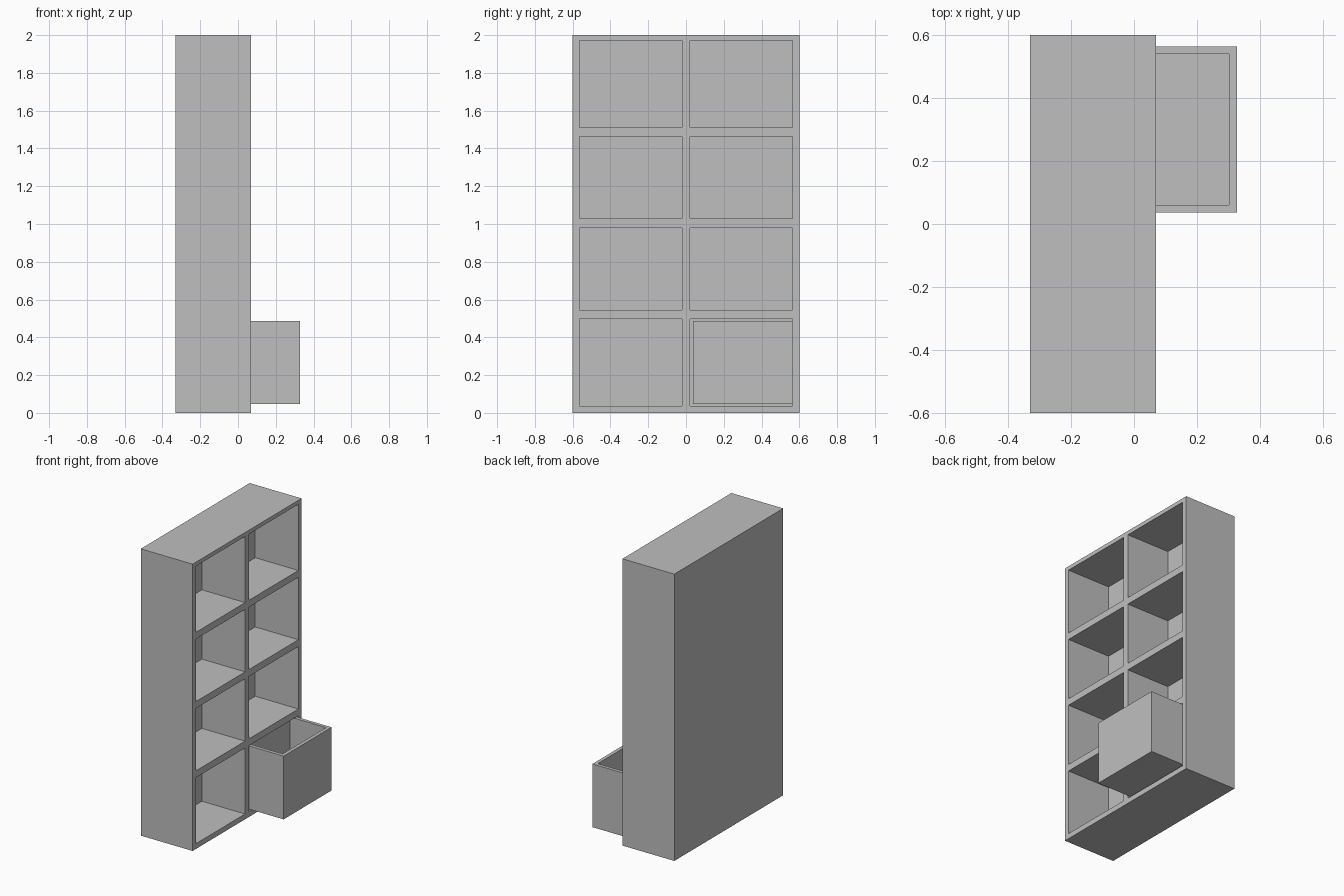
import bpy
import bmesh
from mathutils import Vector

default_cube = bpy.data.objects.get("Cube")
if default_cube:
    bpy.data.objects.remove(default_cube)

grey = bpy.data.materials.new("plain grey")
grey.use_nodes = True
colour = (0.52, 0.52, 0.52, 1)
grey.diffuse_color = colour
grey.node_tree.nodes["Principled BSDF"].inputs["Base Color"].default_value = colour


def box_object(name, boxes):
    """One mesh object made of boxes given by their low and high corners."""
    bm = bmesh.new()
    for low, high in boxes:
        low, high = Vector(low), Vector(high)
        verts = bmesh.ops.create_cube(bm, size=1)["verts"]
        bmesh.ops.scale(bm, vec=high - low, verts=verts)
        bmesh.ops.translate(bm, vec=(low + high) / 2, verts=verts)
    mesh = bpy.data.meshes.new(name)
    bm.to_mesh(mesh)
    bm.free()
    mesh.materials.append(grey)
    obj = bpy.data.objects.new(name, mesh)
    bpy.context.collection.objects.link(obj)
    return obj


def carved_box(name, low, high, cavities):
    """A box with box-shaped cavities cut out of it."""
    obj = box_object(name, [(low, high)])
    cutter = box_object(name + "_cutter", cavities)
    cutter.hide_render = True
    cut = obj.modifiers.new("cavities", "BOOLEAN")
    cut.operation = "DIFFERENCE"
    cut.solver = "EXACT"
    cut.object = cutter
    bpy.context.view_layer.update()
    evaluated = obj.evaluated_get(bpy.context.evaluated_depsgraph_get())
    carved = bpy.data.meshes.new_from_object(evaluated)
    obj.modifiers.clear()
    obj.data = carved
    bpy.data.objects.remove(cutter)
    return obj


# Cabinet: two columns of four open compartments, closed at the back
columns = [(-0.565, -0.022), (0.022, 0.565)]
rows = [(0.037, 0.497), (0.545, 0.98), (1.028, 1.463), (1.511, 1.972)]
compartments = [((-0.263, y0, z0), (0.2, y1, z1))
                for y0, y1 in columns for z0, z1 in rows]
carved_box("cabinet", (-0.33, -0.6, 0), (0.07, 0.6, 2), compartments)

# Open-topped drawer pulled out of the lower compartment
carved_box("drawer", (0, 0.036, 0.046), (0.327, 0.564, 0.487),
           [((0.025, 0.061, 0.071), (0.302, 0.54, 0.6))])
